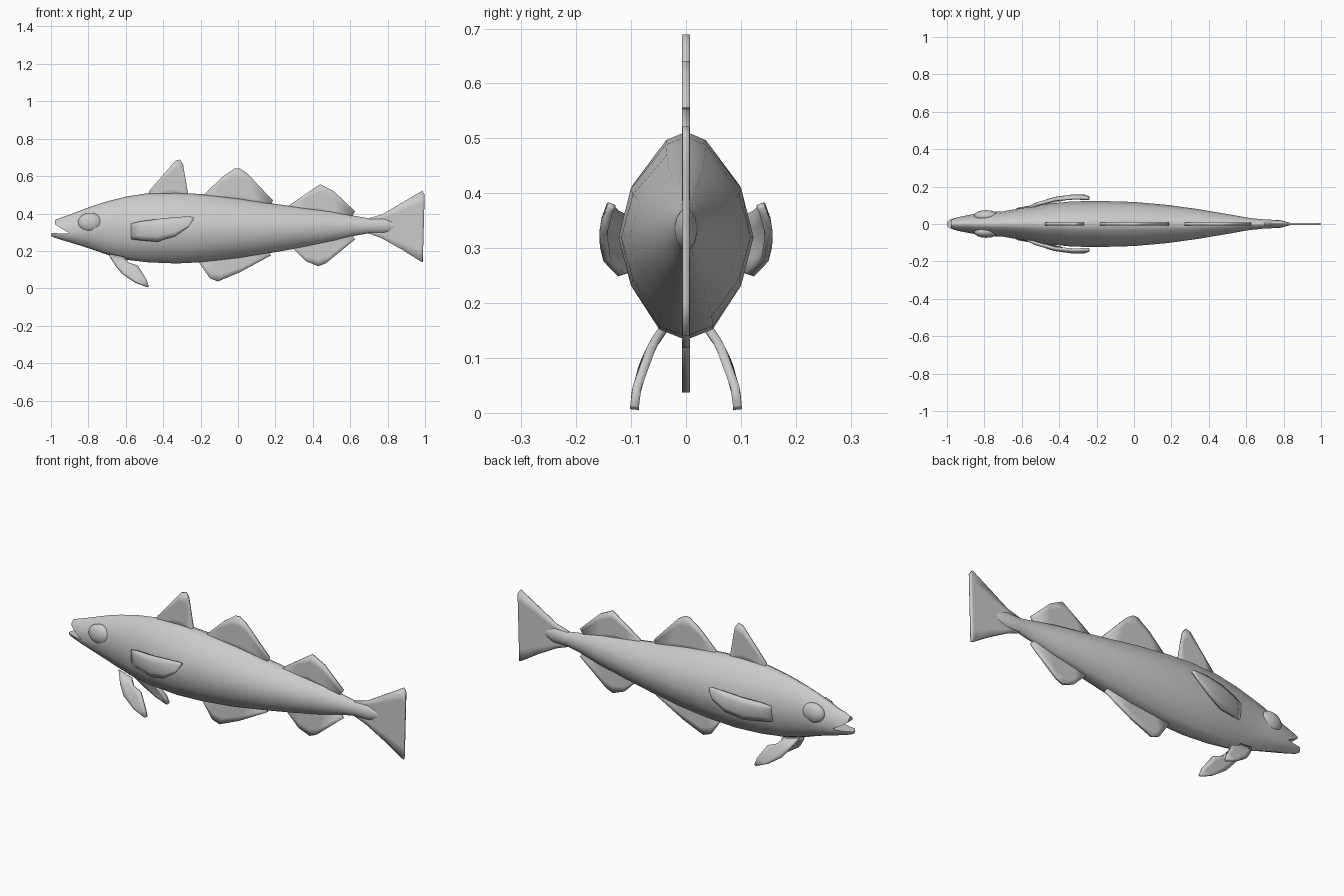
import bpy, bmesh, math

cube = bpy.data.objects.get("Cube")
if cube:
    bpy.data.objects.remove(cube, do_unlink=True)

GREY = (0.6, 0.6, 0.6, 1)
skin = bpy.data.materials.new("fish grey")
skin.use_nodes = True
skin.diffuse_color = GREY
skin.node_tree.nodes["Principled BSDF"].inputs["Base Color"].default_value = GREY


def finish(name, bm, angle, thickness=0):
    """Turn a bmesh into a smooth shaded object, optionally thickened."""
    bmesh.ops.recalc_face_normals(bm, faces=bm.faces)
    mesh = bpy.data.meshes.new(name)
    bm.to_mesh(mesh)
    bm.free()
    mesh.materials.append(skin)
    obj = bpy.data.objects.new(name, mesh)
    bpy.context.collection.objects.link(obj)
    if thickness:
        mod = obj.modifiers.new("thickness", 'SOLIDIFY')
        mod.thickness = thickness
        mod.offset = 0
    bpy.ops.object.select_all(action='DESELECT')
    obj.select_set(True)
    bpy.context.view_layer.objects.active = obj
    bpy.ops.object.shade_smooth_by_angle(angle=math.radians(angle))
    return obj


# Half outline of a cross-section, from the back ridge to the belly
HALF = [(0, 1), (.3, .92), (.82, .48), (1, 0), (.82, -.48), (.4, -.9), (0, -1)]
RING = HALF + [(-u, v) for u, v in HALF[-2:0:-1]]
UPPER = [9, 10, 11, 0, 1, 2, 3]
LOWER = [3, 4, 5, 6, 7, 8, 9]


def section(bm, x, low, mid, top, width, picks=range(12)):
    verts = []
    for i in picks:
        u, v = RING[i]
        z = mid + v * ((top - mid) if v > 0 else (mid - low))
        verts.append(bm.verts.new((x, u * width, z)))
    return verts


def bridge(bm, a, b):
    n = len(a)
    for i in range(n):
        j = (i + 1) % n
        bm.faces.new((a[i], a[j], b[j], b[i]))


# Body: x, belly, widest height, back, half width
BODY = [
    (-.9, .246, .295, .394, .045), (-.84, .228, .305, .417, .056),
    (-.77, .205, .32, .443, .064), (-.7, .18, .325, .465, .068),
    (-.6, .153, .325, .49, .085), (-.48, .139, .32, .509, .106),
    (-.33, .133, .32, .512, .121), (-.18, .14, .32, .503, .123),
    (0, .16, .32, .482, .118), (.18, .19, .322, .454, .102),
    (.34, .218, .326, .432, .08), (.5, .25, .33, .411, .053),
    (.62, .28, .334, .388, .032), (.7, .295, .335, .374, .024),
    (.78, .295, .335, .375, .021), (.84, .315, .335, .355, .005)]
bm = bmesh.new()
rings = [section(bm, *row) for row in BODY]
for a, b in zip(rings, rings[1:]):
    bridge(bm, a, b)
bm.faces.new(rings[-1])

# Jaws: the first ring splits into an upper and a lower half at the mouth
UPPER_JAW = [(-.945, 0, .32, .379, .036), (-.978, 0, .342, .366, .02)]
LOWER_JAW = [(-.95, .261, .293, 0, .034), (-.985, .272, .296, 0, .024),
             (-1, .28, .293, 0, .01)]
for picks, rows in ((UPPER, UPPER_JAW), (LOWER, LOWER_JAW)):
    last = [rings[0][i] for i in picks]
    for row in rows:
        ring = section(bm, *row, picks)
        bridge(bm, last, ring)
        last = ring
    bm.faces.new(last)
finish("body", bm, 65)

# Eyes bulging from the sides of the head
for side, label in ((1, "right"), (-1, "left")):
    bm = bmesh.new()
    bmesh.ops.create_uvsphere(bm, u_segments=16, v_segments=10, radius=1)
    for v in bm.verts:
        v.co = (-.79 + v.co.x * .066, side * .042 + v.co.y * .032,
                .352 + v.co.z * .052)
    finish(label + "_eye", bm, 180)


def fin(name, first, second, thickness=.014, across=lambda x, z: 0, steps=4):
    """Sheet between two edges of (x, z) points, bent sideways by across."""
    bm = bmesh.new()
    rows = []
    for k in range(steps + 1):
        t = k / steps
        row = []
        for (ax, az), (bx, bz) in zip(first, second):
            x, z = ax + (bx - ax) * t, az + (bz - az) * t
            row.append(bm.verts.new((x, across(x, z), z)))
        rows.append(row)
    for a, b in zip(rows, rows[1:]):
        for i in range(len(a) - 1):
            bm.faces.new((a[i], a[i + 1], b[i + 1], b[i]))
    finish(name, bm, 50, thickness)


def median_fin(name, outline, start, end):
    """Upright fin whose base runs straight inside the body."""
    n = len(outline) - 1
    base = [(start[0] + (end[0] - start[0]) * i / n,
             start[1] + (end[1] - start[1]) * i / n) for i in range(n + 1)]
    fin(name, base, outline)


# Fins along the back and the belly
median_fin("first_dorsal_fin", [(-.475, .52), (-.41, .595), (-.335, .682), (-.31, .689),
           (-.294, .663), (-.267, .508)], (-.48, .48), (-.26, .48))
median_fin("second_dorsal_fin", [(-.18, .503), (-.085, .594), (-.018, .641), (.01, .641),
           (.045, .619), (.187, .47)], (-.19, .47), (.17, .43))
median_fin("third_dorsal_fin", [(.273, .444), (.36, .503), (.44, .556), (.513, .519),
           (.626, .412)], (.26, .42), (.6, .37))
median_fin("first_anal_fin", [(-.21, .14), (-.15, .053), (-.107, .037), (.01, .086),
           (.176, .176)], (-.2, .17), (.15, .22))
median_fin("second_anal_fin", [(.294, .214), (.364, .144), (.43, .118), (.47, .134),
           (.626, .262)], (.29, .24), (.6, .3))

# Tail fin, spreading from the tail stalk
fin("tail_fin", [(.69, .372), (.77, .395), (.88, .46), (.985, .522), (.998, .5)],
    [(.69, .297), (.77, .267), (.88, .205), (.975, .145), (.988, .14)], .012, steps=6)

# Paired fins: pectorals on the flanks, pelvics under the throat
for side, label in ((1, "right"), (-1, "left")):
    fin(label + "_pectoral_fin",
        [(-.57, .345), (-.52, .357), (-.42, .37), (-.32, .38), (-.25, .381), (-.237, .375)],
        [(-.57, .265), (-.53, .26), (-.43, .251), (-.337, .278), (-.267, .326), (-.24, .365)],
        .014, lambda x, z, s=side: s * (.152 - .9 * (x + .3) ** 2 - 4 * (z - .32) ** 2))
    fin(label + "_pelvic_fin",
        [(-.69, .18), (-.655, .125), (-.62, .08), (-.55, .032), (-.485, .006)],
        [(-.61, .165), (-.585, .135), (-.535, .118), (-.49, .048), (-.477, .012)],
        .016, lambda x, z, s=side: s * (.094 - .06 * (z / .165) ** 2))
